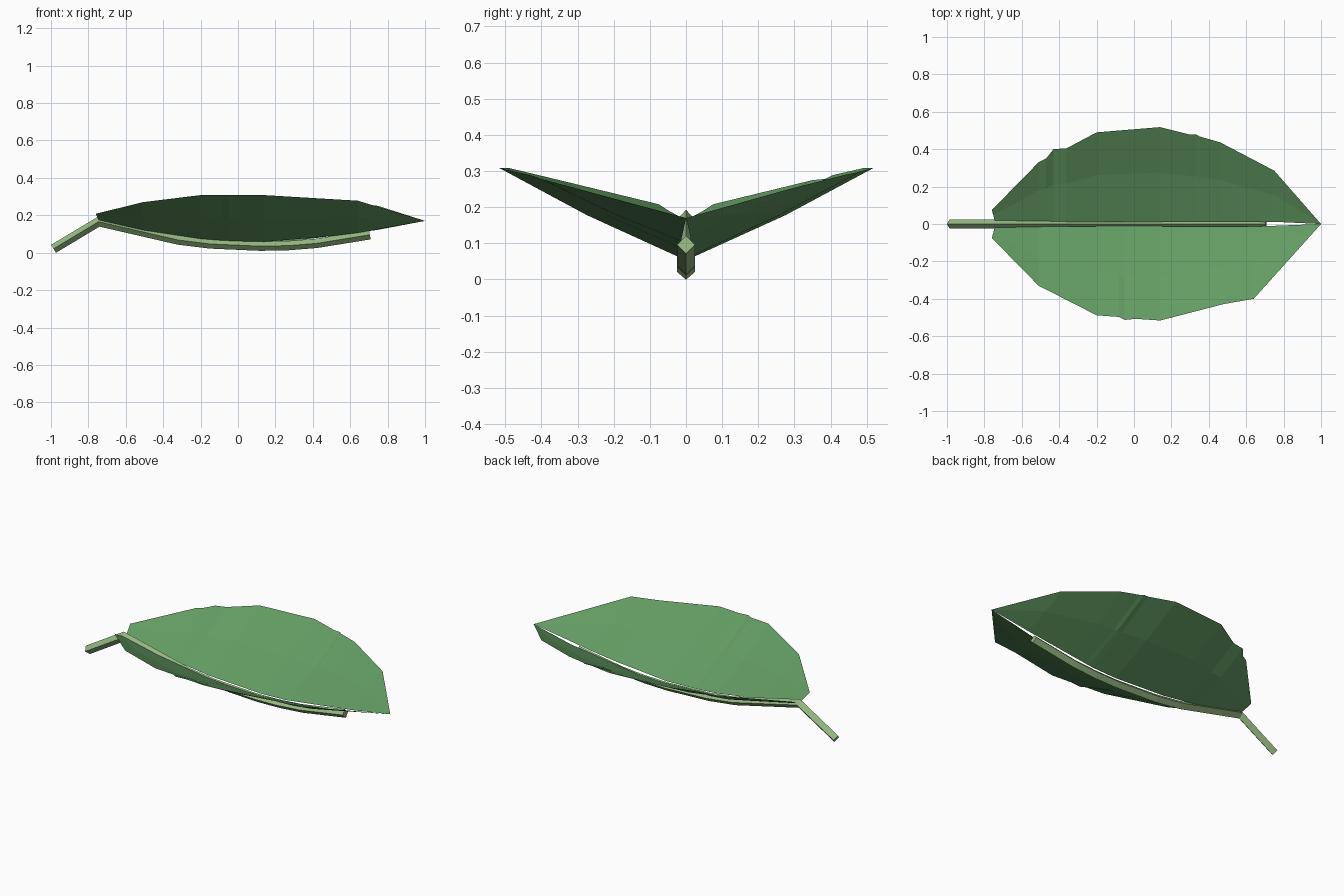
import bpy, bmesh
from mathutils import Vector

if "Cube" in bpy.data.objects:
    bpy.data.objects.remove(bpy.data.objects["Cube"])


def material(name, rgb):
    m = bpy.data.materials.new(name)
    m.diffuse_color = (*rgb, 1)
    m.use_nodes = True
    m.node_tree.nodes["Principled BSDF"].inputs["Base Color"].default_value = m.diffuse_color
    return m


LEAF = material("leaf green", (0.125, 0.33, 0.125))
STEM = material("pale stem green", (0.30, 0.48, 0.22))


def finish(bm, name, mat):
    me = bpy.data.meshes.new(name)
    bm.to_mesh(me)
    bm.free()
    me.materials.append(mat)
    ob = bpy.data.objects.new(name, me)
    bpy.context.collection.objects.link(ob)
    return ob


def interp(pts, x):
    if x <= pts[0][0]:
        return pts[0][1]
    for (x0, v0), (x1, v1) in zip(pts, pts[1:]):
        if x <= x1:
            return v0 + (v1 - v0) * (x - x0) / (x1 - x0)
    return pts[-1][1]


# Leaf curves along x: fold height, rim height, gap beside the midrib
FOLD_Z = [(-0.74, 0.175), (-0.45, 0.107), (-0.15, 0.068), (0.1, 0.058), (0.27, 0.06), (0.71, 0.115), (1, 0.17)]
RIM_Z = [(-0.76, 0.208), (-0.51, 0.27), (-0.2, 0.308), (0.14, 0.308), (0.64, 0.278), (0.75, 0.25), (1, 0.17)]
GAP_Y = [(-0.74, 0.02), (-0.4, 0.012), (0.2, 0.012), (0.7, 0.014), (1, 0)]


def leaf_half(name, rim, side):
    bm = bmesh.new()
    rows = []
    for x, y in rim:
        xi = max(x, -0.745)
        inner = Vector((xi, side * interp(GAP_Y, xi), interp(FOLD_Z, xi)))
        outer = Vector((x, side * y, interp(RIM_Z, x)))
        mid = inner.lerp(outer, 0.52)
        mid.z -= 0.02 * y          # slight sag between fold and rim
        rows.append([bm.verts.new(p) for p in (inner, mid, outer)])
    for a, b in zip(rows, rows[1:]):
        for i in range(2):
            q = [a[i], b[i], b[i + 1], a[i + 1]]
            bm.faces.new(q if side > 0 else q[::-1])
    bmesh.ops.remove_doubles(bm, verts=bm.verts, dist=0.0005)
    return finish(bm, name, LEAF)


# Leaf halves with slightly different nibbled rims
leaf_half("leaf_half_back", [(-0.76, 0.075), (-0.51, 0.33), (-0.47, 0.35), (-0.43, 0.40), (-0.36, 0.405),
                             (-0.2, 0.49), (0.14, 0.518), (0.3, 0.478), (0.33, 0.48), (0.35, 0.468),
                             (0.46, 0.437), (0.75, 0.285), (1, 0)], 1)
leaf_half("leaf_half_front", [(-0.76, 0.075), (-0.51, 0.33), (-0.2, 0.488), (-0.08, 0.497), (-0.05, 0.513),
                              (0.01, 0.507), (0.14, 0.516), (0.48, 0.428), (0.64, 0.40), (1, 0)], -1)

# Stem: four-sided diamond tube, running on as the midrib
R = 0.025
path = [Vector((x, 0, z)) for x, z in [(-0.9865, 0.021), (-0.745, 0.166), (-0.32, 0.068), (-0.15, 0.047),
                                       (0.12, 0.035), (0.27, 0.038), (0.42, 0.05), (0.705, 0.096)]]
bm = bmesh.new()
rings = []
for i, p in enumerate(path):
    d0 = (p - path[i - 1]).normalized() if i else None
    d1 = (path[i + 1] - p).normalized() if i < len(path) - 1 else None
    d = ((d0 or d1) + (d1 or d0)).normalized()
    up = Vector((-d.z, 0, d.x)) * R / d.dot(d0 or d1)
    across = Vector((0, R, 0))
    rings.append([bm.verts.new(p + o) for o in (up, across, -up, -across)])
for a, b in zip(rings, rings[1:]):
    for i in range(4):
        j = (i + 1) % 4
        bm.faces.new((a[i], a[j], b[j], b[i]))
bm.faces.new(rings[0])
bm.faces.new(rings[-1])
bmesh.ops.recalc_face_normals(bm, faces=bm.faces)
finish(bm, "stem", STEM)
